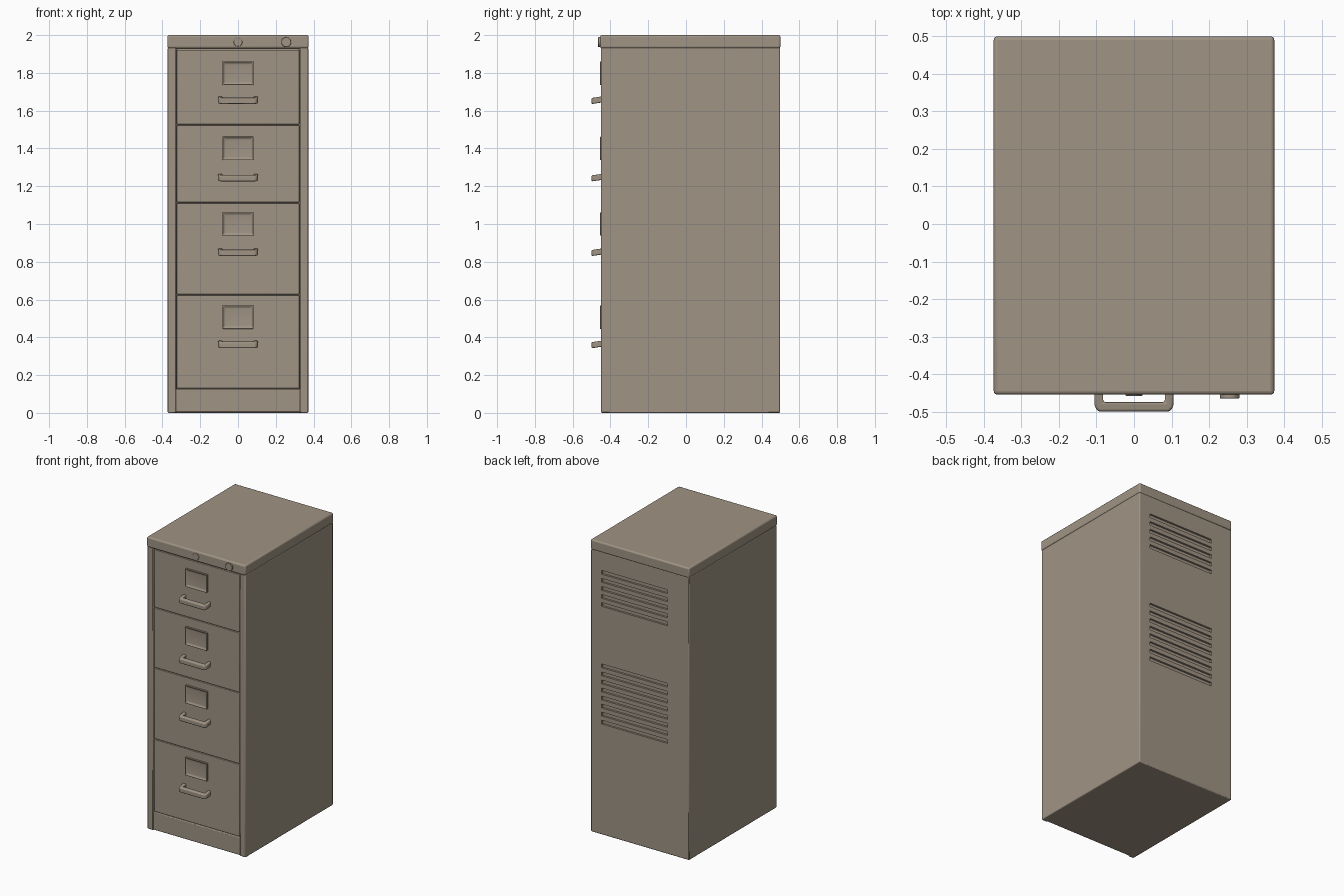
import bpy, bmesh, math
from mathutils import Matrix

if "Cube" in bpy.data.objects:
    bpy.data.objects.remove(bpy.data.objects["Cube"])

paint = bpy.data.materials.new("warm_beige_paint")
paint.diffuse_color = (0.35, 0.295, 0.23, 1)
paint.use_nodes = True
paint.node_tree.nodes["Principled BSDF"].inputs["Base Color"].default_value = paint.diffuse_color


def finish(name, bm, bevel=0.0, seg=2):
    bmesh.ops.recalc_face_normals(bm, faces=bm.faces)
    me = bpy.data.meshes.new(name)
    bm.to_mesh(me)
    bm.free()
    ob = bpy.data.objects.new(name, me)
    bpy.context.collection.objects.link(ob)
    me.materials.append(paint)
    if bevel:
        m = ob.modifiers.new("bevel", 'BEVEL')
        m.width, m.segments, m.limit_method = bevel, seg, 'ANGLE'
    return ob


def add_box(bm, x0, x1, y0, y1, z0, z1):
    mat = (Matrix.Translation(((x0 + x1) / 2, (y0 + y1) / 2, (z0 + z1) / 2))
           @ Matrix.Diagonal((x1 - x0, y1 - y0, z1 - z0, 1)))
    bmesh.ops.create_cube(bm, size=1, matrix=mat)


def box(name, *dims, bevel=0.0, seg=2):
    bm = bmesh.new()
    add_box(bm, *dims)
    return finish(name, bm, bevel, seg)


def prism(pts, z0, z1):
    bm = bmesh.new()
    f = bm.faces.new([bm.verts.new((x, y, z0)) for x, y in pts])
    r = bmesh.ops.extrude_face_region(bm, geom=[f])
    for v in r["geom"]:
        if isinstance(v, bmesh.types.BMVert):
            v.co.z = z1
    return bm


def mirrored(half):
    return half + [(-x, y) for x, y in reversed(half)]


# Cabinet shell: plan outline with front posts either side of a drawer recess
body = finish("cabinet_shell", prism(mirrored(
    [(0.328, -0.425), (0.328, -0.45), (0.372, -0.45), (0.372, 0.498)]), 0.0, 1.935), 0.006)

# Rear ventilation slots, cut as shallow grooves
bm = bmesh.new()
for z in [1.795 - 0.055 * i for i in range(5)] + [1.155 - 0.055 * i for i in range(8)]:
    add_box(bm, -0.21, 0.29, 0.485, 0.55, z - 0.013, z + 0.013)
cutter = finish("vent_cutter", bm)
cutter.hide_render = True
cutter.hide_viewport = True
cut = body.modifiers.new("vents", 'BOOLEAN')
cut.operation, cut.object, cut.solver = 'DIFFERENCE', cutter, 'EXACT'

# Lid and plinth
box("lid", -0.374, 0.374, -0.455, 0.5, 1.93, 2.0, bevel=0.01, seg=3)
box("plinth", -0.33, 0.33, -0.448, -0.42, 0.004, 0.126, bevel=0.005)


# Lock and button on the lid edge
def knob(name, x, r, front):
    bm = bmesh.new()
    mat = Matrix.Translation((x, (front - 0.44) / 2, 1.963)) @ Matrix.Rotation(math.pi / 2, 4, 'X')
    bmesh.ops.create_cone(bm, cap_ends=True, segments=24, radius1=r, radius2=r,
                          depth=-0.44 - front, matrix=mat)
    return finish(name, bm, 0.002)


knob("emblem_button", 0.0, 0.023, -0.458)
knob("lock", 0.255, 0.026, -0.465)

# Drawers: bottom, top, label centre, handle centre
drawers = [(1.527, 1.922, 1.798, 1.655), (1.115, 1.523, 1.400, 1.245),
           (0.627, 1.111, 1.000, 0.850), (0.129, 0.623, 0.507, 0.362)]
for i, (z0, z1, zl, zh) in enumerate(drawers, 1):
    box(f"drawer_front_{i}", -0.325, 0.325, -0.444, -0.42, z0, z1, bevel=0.003)

    # Label holder: raised ring with an open window
    bm = bmesh.new()
    add_box(bm, -0.082, 0.082, -0.456, -0.44, zl - 0.062, zl + 0.062)
    bm.faces.ensure_lookup_table()
    front = min(bm.faces, key=lambda f: f.calc_center_median().y)
    bmesh.ops.inset_individual(bm, faces=[front], thickness=0.019)
    for v in front.verts:
        v.co.y += 0.009
    finish(f"label_holder_{i}", bm, 0.003)

    # Bow handle, drooping slightly toward the front
    bm = prism(mirrored([(0.082, -0.44), (0.082, -0.475)])[1:3] +
               [(-0.082, -0.44), (-0.105, -0.44), (-0.105, -0.488), (-0.094, -0.5),
                (0.094, -0.5), (0.105, -0.488), (0.105, -0.44), (0.082, -0.44)],
               zh - 0.016, zh + 0.016)
    for v in bm.verts:
        v.co.z += (v.co.y + 0.475) * 0.15
    finish(f"handle_{i}", bm, 0.006, 3)

# Smooth shading with crisp edges
bpy.ops.object.select_all(action='DESELECT')
for ob in bpy.context.scene.objects:
    if ob is not cutter:
        ob.select_set(True)
bpy.context.view_layer.objects.active = body
bpy.ops.object.shade_smooth_by_angle(angle=math.radians(35))
